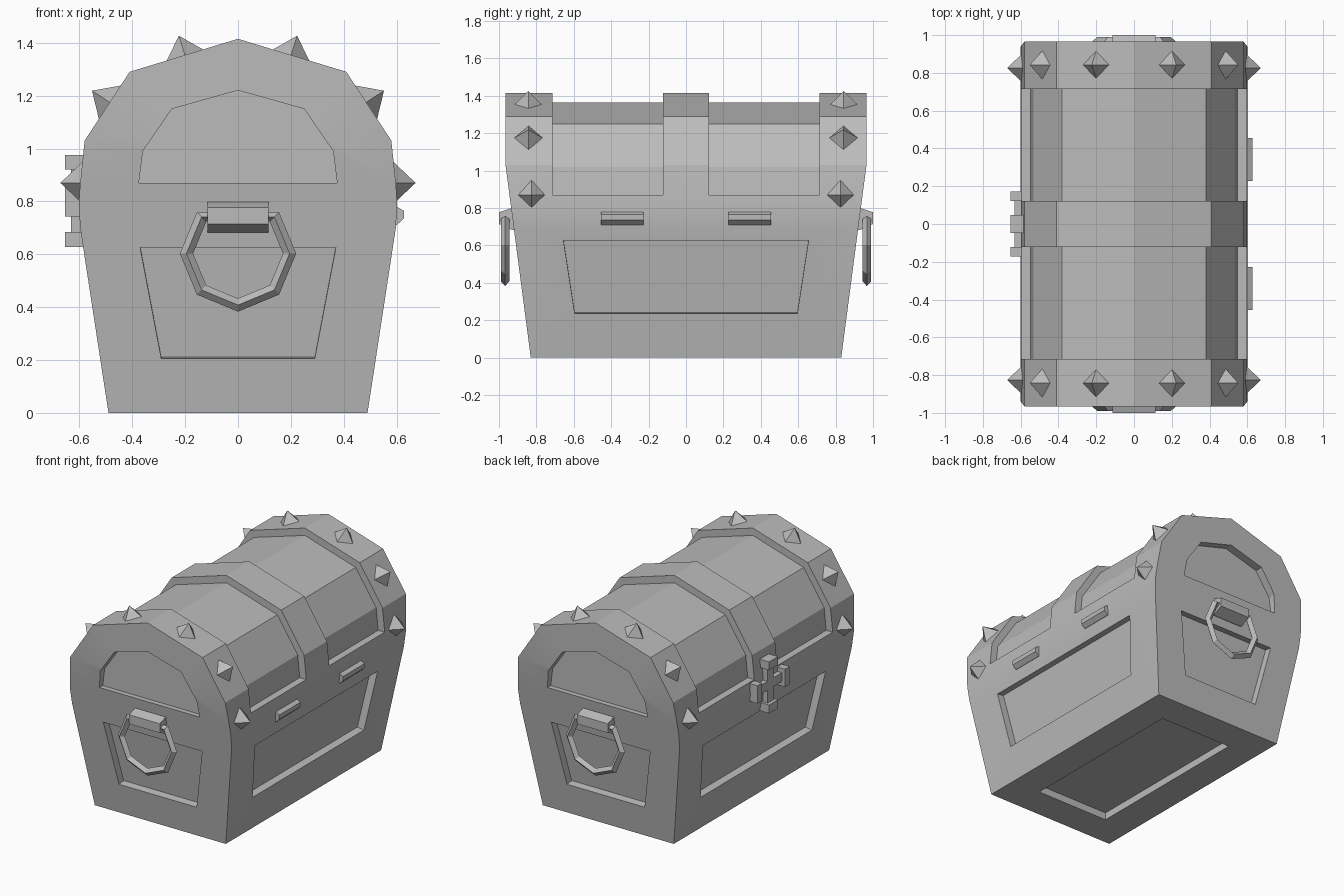
import bpy, bmesh, math
from mathutils import Matrix, Vector

if "Cube" in bpy.data.objects:
    bpy.data.objects.remove(bpy.data.objects["Cube"])

GREY = (0.5, 0.5, 0.5, 1)
mat = bpy.data.materials.new("plain_grey")
mat.use_nodes = True
mat.diffuse_color = GREY
mat.node_tree.nodes["Principled BSDF"].inputs["Base Color"].default_value = GREY


def make(name, bm):
    """Turn a bmesh into an object with the shared material."""
    bmesh.ops.recalc_face_normals(bm, faces=bm.faces)
    me = bpy.data.meshes.new(name)
    bm.to_mesh(me)
    bm.free()
    me.materials.append(mat)
    ob = bpy.data.objects.new(name, me)
    bpy.context.collection.objects.link(ob)
    return ob


def prism(name, a, b):
    """Solid between two matching outlines."""
    bm = bmesh.new()
    va, vb = [[bm.verts.new(p) for p in ring] for ring in (a, b)]
    bm.faces.new(va)
    bm.faces.new(vb)
    for i in range(len(va)):
        j = (i + 1) % len(va)
        bm.faces.new((va[i], va[j], vb[j], vb[i]))
    return make(name, bm)


def mirrored(half):
    """Close a half outline, given bottom to top, across x = 0."""
    return half + [(-x, z) for x, z in reversed(half) if x > 0]


def wall(z):
    """Half length of the chest at a height."""
    return 0.83 + 0.135 * min(z / 1.03, 1)


# Chest body: lofted half profile with flaring ends
half = [(0.49, 0), (0.597, 0.7), (0.602, 0.79), (0.597, 0.87),
        (0.58, 1.03), (0.41, 1.29), (0, 1.415)]
bm = bmesh.new()
outline = mirrored(half)
n = len(outline)
ends = [[bm.verts.new((x, s * wall(z), z)) for x, z in outline] for s in (-1, 1)]
for ring in ends:
    for i in range(len(half) - 2):
        bm.faces.new((ring[i], ring[i + 1], ring[n - 2 - i], ring[n - 1 - i]))
    bm.faces.new(ring[len(half) - 2:len(half) + 1])
for i in range(n):
    j = (i + 1) % n
    bm.faces.new((ends[0][i], ends[0][j], ends[1][j], ends[1][i]))
chest = make("chest_body", bm)

# Cutters for the recessed panels
cutters = []
DEPTH = 0.05


def panel_cut(points, normal):
    nrm = Vector(normal).normalized()
    pts = [Vector(p) for p in points]
    cutters.append(prism("panel_cutter", [p - nrm * DEPTH for p in pts],
                         [p + nrm * DEPTH for p in pts]))


def side_x(z):
    return 0.49 + 0.107 * z / 0.7


lid_recess = mirrored([(0.548, 0.87), (0.533, 1.02), (0.38, 1.25), (0, 1.365)])
lid_recess += [(-0.8, 0.87), (-0.8, 1.6), (0.8, 1.6), (0.8, 0.87)]
arch = mirrored([(0.375, 0.87), (0.36, 0.99), (0.25, 1.15), (0, 1.22)])
for s in (-1, 1):
    # lid between the raised bands
    cutters.append(prism("lid_cutter", [(x, s * 0.123, z) for x, z in lid_recess],
                         [(x, s * 0.715, z) for x, z in lid_recess]))
    # long side panel
    panel_cut([(s * side_x(z), y, z) for y, z in
               ((-0.595, 0.235), (0.595, 0.235), (0.655, 0.625), (-0.655, 0.625))],
              (s * 0.7, 0, -0.107))
    # lower end panel
    panel_cut([(x, s * wall(z), z) for x, z in
               ((-0.29, 0.205), (0.29, 0.205), (0.37, 0.625), (-0.37, 0.625))],
              (0, s * 1.03, -0.135))
    # arched end panel
    cutters.append(prism("arch_cutter", [(x, s * 0.91, z) for x, z in arch],
                         [(x, s * 1.1, z) for x, z in arch]))
# bottom panel
panel_cut([(-0.275, -0.61, 0), (0.275, -0.61, 0), (0.275, 0.61, 0), (-0.275, 0.61, 0)],
          (0, 0, -1))

for c in cutters:
    mod = chest.modifiers.new("panel", 'BOOLEAN')
    mod.operation = 'DIFFERENCE'
    mod.solver = 'EXACT'
    mod.object = c
bpy.context.view_layer.update()
cut_mesh = bpy.data.meshes.new_from_object(
    chest.evaluated_get(bpy.context.evaluated_depsgraph_get()))
chest.modifiers.clear()
chest.data = cut_mesh
for c in cutters:
    bpy.data.objects.remove(c)
bpy.ops.object.select_all(action='DESELECT')
chest.select_set(True)
bpy.context.view_layer.objects.active = chest
bpy.ops.object.shade_smooth_by_angle(angle=math.radians(20))

# Pyramid studs on the end bands
for sy in (-1, 1):
    for sx in (-1, 1):
        for x, y, z, tilt in ((0.2, 0.843, 1.35, 17), (0.485, 0.842, 1.175, 57),
                              (0.592, 0.826, 0.87, 90)):
            bm = bmesh.new()
            bmesh.ops.create_cone(bm, cap_ends=True, segments=4, radius1=0.085,
                                  radius2=0, depth=0.09)
            bmesh.ops.translate(bm, verts=bm.verts, vec=(0, 0, 0.035))
            bm.transform(Matrix.Translation((sx * x, sy * y, z))
                         @ Matrix.Rotation(sx * math.radians(tilt), 4, 'Y'))
            make("stud", bm)

# End handles: bracket and hanging seven-sided ring
bracket = ((0.9, 0.8), (0.94, 0.797), (1, 0.777), (1, 0.715), (0.93, 0.683), (0.9, 0.683))
for s in (-1, 1):
    prism("handle_bracket", [(-0.115, s * y, z) for y, z in bracket],
          [(0.115, s * y, z) for y, z in bracket])
    bm = bmesh.new()
    rings = []
    for k in range(7):
        a = math.radians(135 + 45 * k)
        rings.append([bm.verts.new((r * math.cos(a), s * y, 0.603 + r * math.sin(a)))
                      for r, y in ((0.22, 0.967), (0.195, 0.99), (0.17, 0.967), (0.195, 0.944))])
    for k in range(7):
        p, q = rings[k], rings[(k + 1) % 7]
        for i in range(4):
            j = (i + 1) % 4
            bm.faces.new((p[i], p[j], q[j], q[i]))
    make("handle_ring", bm)

# Hinges on the back side
hinge = ((0.58, 0.78), (0.6, 0.78), (0.627, 0.765), (0.627, 0.735), (0.6, 0.71), (0.58, 0.71))
for s in (-1, 1):
    prism("hinge", [(x, s * 0.227, z) for x, z in hinge],
          [(x, s * 0.455, z) for x, z in hinge])


# Cross-shaped clasp on the opening side
def block(name, x, y, z, hy, hz):
    bm = bmesh.new()
    bmesh.ops.create_cube(bm, size=1)
    bm.transform(Matrix.Translation(((x - 0.57) / 2, y, z))
                 @ Matrix.Diagonal((-x - 0.57, 2 * hy, 2 * hz, 1)))
    make(name, bm)


block("clasp_upright", -0.632, 0, 0.802, 0.03, 0.15)
block("clasp_crossbar", -0.632, 0, 0.802, 0.15, 0.03)
for s in (-1, 1):
    block("clasp_end", -0.655, 0, 0.802 + s * 0.146, 0.048, 0.028)
    block("clasp_end", -0.655, s * 0.147, 0.802, 0.025, 0.06)
